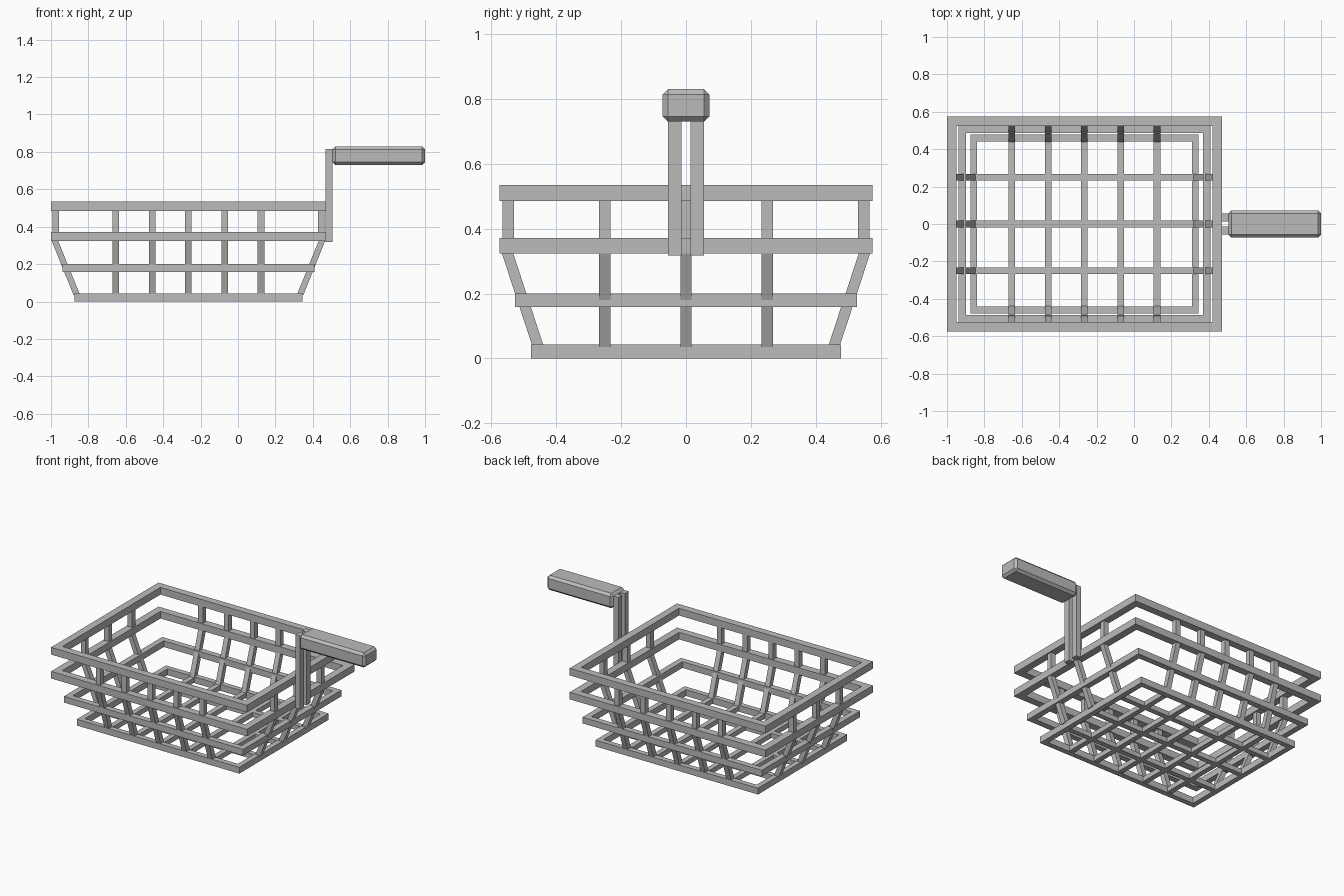
import bpy
import bmesh
from mathutils import Vector

cube = bpy.data.objects.get("Cube")
if cube:
    bpy.data.objects.remove(cube, do_unlink=True)

# One grey metal for everything
grey = bpy.data.materials.new("grey metal")
grey.use_nodes = True
colour = (0.5, 0.5, 0.5, 1)
grey.diffuse_color = colour
grey.node_tree.nodes["Principled BSDF"].inputs["Base Color"].default_value = colour

CX = -0.265          # centre of the basket along x
BAR = 0.035          # thickness of the thin bars


def finish(bm, name):
    bmesh.ops.recalc_face_normals(bm, faces=bm.faces)
    mesh = bpy.data.meshes.new(name)
    bm.to_mesh(mesh)
    bm.free()
    mesh.materials.append(grey)
    obj = bpy.data.objects.new(name, mesh)
    bpy.context.collection.objects.link(obj)
    return obj


def bar(name, low, high, size):
    """Box swept from centre low to centre high, with level ends."""
    bm = bmesh.new()
    bmesh.ops.create_cube(bm, size=1)
    for v in bm.verts:
        end = Vector(high if v.co.z > 0 else low)
        v.co = end + Vector((v.co.x * size[0], v.co.y * size[1], 0))
    return finish(bm, name)


def frame(name, hx, hy, width, z0, z1):
    """Rectangular ring with a square section."""
    bm = bmesh.new()
    corners = [(-1, -1), (1, -1), (1, 1), (-1, 1)]
    loops = []
    for inset, z in ((0, z0), (0, z1), (width, z1), (width, z0)):
        loops.append([bm.verts.new((CX + sx * (hx - inset), sy * (hy - inset), z))
                      for sx, sy in corners])
    for a in range(4):
        b = (a + 1) % 4
        for i in range(4):
            j = (i + 1) % 4
            bm.faces.new((loops[a][i], loops[a][j], loops[b][j], loops[b][i]))
    return finish(bm, name)


# Four stacked rims
frame("top_rim", 0.735, 0.575, 0.05, 0.485, 0.534)
frame("upper_rim", 0.735, 0.575, 0.05, 0.323, 0.371)
frame("middle_rim", 0.673, 0.527, 0.04, 0.158, 0.2)
frame("bottom_rim", 0.61, 0.478, 0.036, 0, 0.043)

# Floor grid and the slats that rise from its ends
Z_FOOT, Z_KNEE, Z_TOP = 0.035, 0.33, 0.5
for i in range(5):
    x = CX + (i - 2) * 0.194
    bar(f"floor_cross_bar_{i}", (x, 0, 0.005), (x, 0, 0.038), (BAR, 0.92))
    for side, sy in (("front", -1), ("back", 1)):
        bar(f"{side}_slat_{i}", (x, sy * 0.455, Z_FOOT), (x, sy * 0.552, Z_KNEE), (BAR, BAR))
        bar(f"{side}_post_{i}", (x, sy * 0.548, Z_KNEE), (x, sy * 0.548, Z_TOP), (BAR, BAR))
for i in range(3):
    y = (i - 1) * 0.25
    bar(f"floor_long_bar_{i}", (CX, y, 0.005), (CX, y, 0.038), (1.18, BAR))
    for side, sx in (("right", -1), ("left", 1)):
        bar(f"{side}_slat_{i}", (CX + sx * 0.597, y, Z_FOOT),
            (CX + sx * 0.716, y, Z_KNEE), (BAR, BAR))
        bar(f"{side}_post_{i}", (CX + sx * 0.71, y, Z_KNEE),
            (CX + sx * 0.71, y, Z_TOP), (BAR, BAR))

# Twin handle uprights
for side, sy in (("front", -1), ("back", 1)):
    bar(f"{side}_handle_upright", (0.487, sy * 0.035, 0.318),
        (0.487, sy * 0.035, 0.815), (0.036, 0.042))

# Chamfered grip
grip = bar("handle_grip", (0.7525, 0, 0.73), (0.7525, 0, 0.83), (0.495, 0.144))
chamfer = grip.modifiers.new("chamfer", "BEVEL")
chamfer.width = 0.016
chamfer.segments = 1
